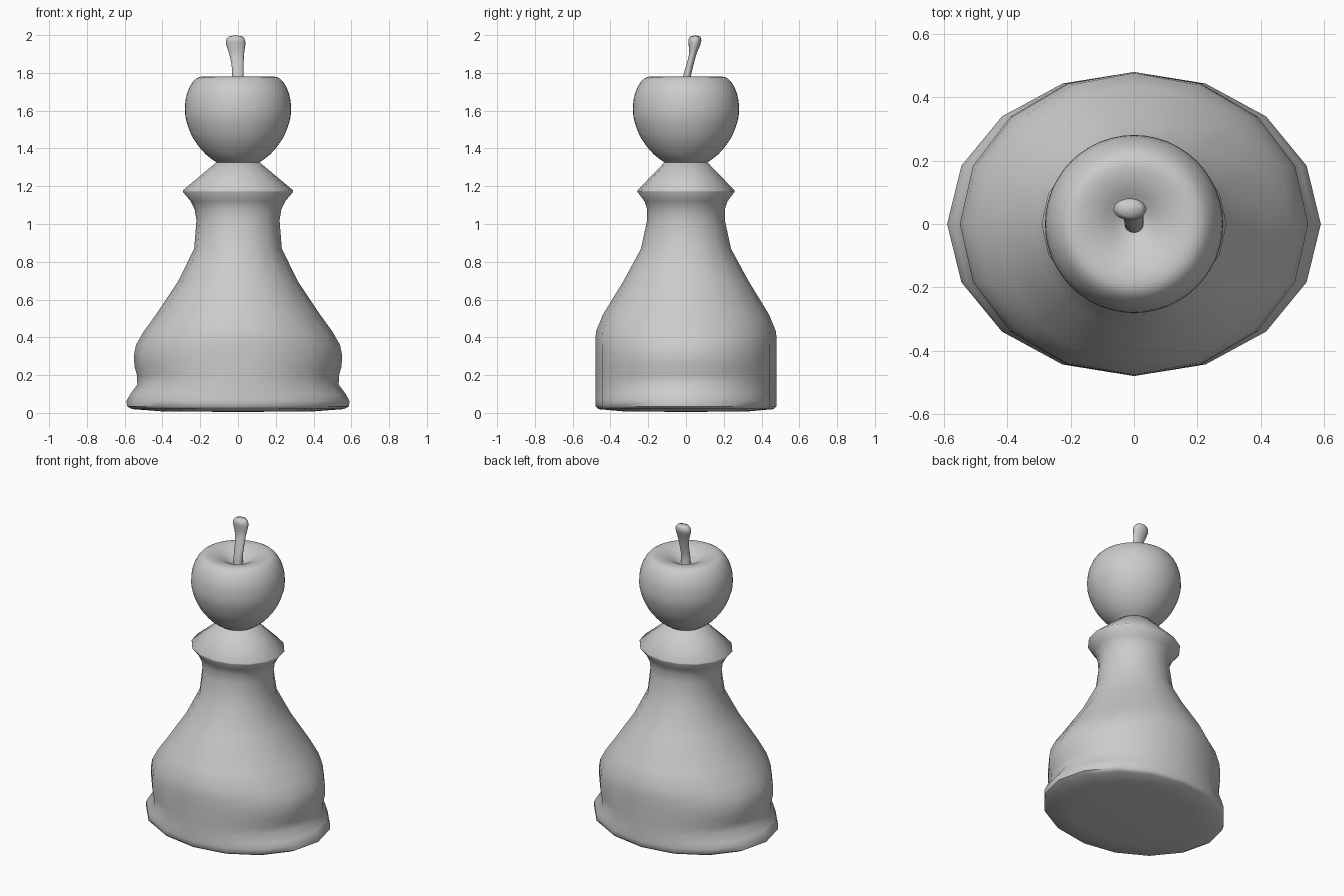
import bpy, bmesh, math

if "Cube" in bpy.data.objects:
    bpy.data.objects.remove(bpy.data.objects["Cube"])


def loft(name, rings, sides, angle):
    """Skin elliptical rings (cx, cy, z, rx, ry) into a closed solid."""
    bm = bmesh.new()
    loops = []
    for cx, cy, z, rx, ry in rings:
        if rx == 0:
            loops.append([bm.verts.new((cx, cy, z))])
            continue
        loops.append([bm.verts.new((cx + rx * math.cos(2 * math.pi * i / sides),
                                    cy + ry * math.sin(2 * math.pi * i / sides), z))
                      for i in range(sides)])
    for a, b in zip(loops, loops[1:]):
        for i in range(sides):
            j = (i + 1) % sides
            quad = [a[i % len(a)], a[j % len(a)], b[j % len(b)], b[i % len(b)]]
            bm.faces.new(list(dict.fromkeys(quad)))
    bmesh.ops.recalc_face_normals(bm, faces=bm.faces)
    mesh = bpy.data.meshes.new(name)
    bm.to_mesh(mesh)
    bm.free()
    obj = bpy.data.objects.new(name, mesh)
    bpy.context.collection.objects.link(obj)
    bpy.ops.object.select_all(action='DESELECT')
    obj.select_set(True)
    bpy.context.view_layer.objects.active = obj
    bpy.ops.object.shade_smooth_by_angle(angle=math.radians(angle))
    return obj


def smooth_path(points, steps):
    """Catmull-Rom interpolation through tuples of any length."""
    pts = [points[0]] + points + [points[-1]]
    out = []
    for p, q, r, s in zip(pts, pts[1:], pts[2:], pts[3:]):
        for k in range(steps):
            t = k / steps
            out.append(tuple(b + 0.5 * t * (c - a + t * (2*a - 5*b + 4*c - d + t * (3*b - a - 3*c + d)))
                             for a, b, c, d in zip(p, q, r, s)))
    return out + [points[-1]]


# Faceted oval pawn body: z, x radius, y radius
body = [(0.005, 0, 0), (0.008, 0.4, 0.33), (0.02, 0.56, 0.465), (0.035, 0.588, 0.48),
        (0.065, 0.59, 0.48), (0.1, 0.57, 0.48), (0.15, 0.533, 0.48), (0.2, 0.535, 0.48),
        (0.25, 0.549, 0.48), (0.31, 0.55, 0.48), (0.36, 0.54, 0.48), (0.43, 0.5, 0.477),
        (0.52, 0.435, 0.44), (0.7, 0.315, 0.33), (0.87, 0.232, 0.238), (1.02, 0.22, 0.206),
        (1.08, 0.23, 0.206), (1.12, 0.25, 0.22), (1.17, 0.292, 0.257), (1.178, 0.292, 0.257),
        (1.33, 0.11, 0.11), (1.36, 0, 0)]
loft("pawn_body", [(0, 0, z, rx, ry) for z, rx, ry in body], 16, 50)

# Round fruit with a dimpled top: radius, z
fruit = [(0.1, 1.318), (0.17, 1.368), (0.235, 1.45), (0.272, 1.54), (0.281, 1.61),
         (0.27, 1.69), (0.235, 1.757), (0.19, 1.781), (0.12, 1.768), (0.05, 1.73)]
rings = [(0, 0, z, r, r) for r, z in smooth_path(fruit, 3)]
loft("apple_head", [(0, 0, 1.315, 0, 0)] + rings + [(0, 0, 1.71, 0, 0)], 48, 60)

# Bent stem with a knobbed tip
stem = [(0, 0, 1.7, 0.03, 0.03), (0, 0.003, 1.77, 0.03, 0.022), (-0.002, 0.02, 1.84, 0.032, 0.019),
        (-0.007, 0.036, 1.9, 0.039, 0.02), (-0.012, 0.045, 1.95, 0.051, 0.031),
        (-0.013, 0.047, 1.975, 0.05, 0.034), (-0.012, 0.049, 1.992, 0.038, 0.027)]
loft("apple_stem", [(0, 0, 1.7, 0, 0)] + smooth_path(stem, 3) + [(-0.012, 0.05, 2.0, 0, 0)], 20, 60)
